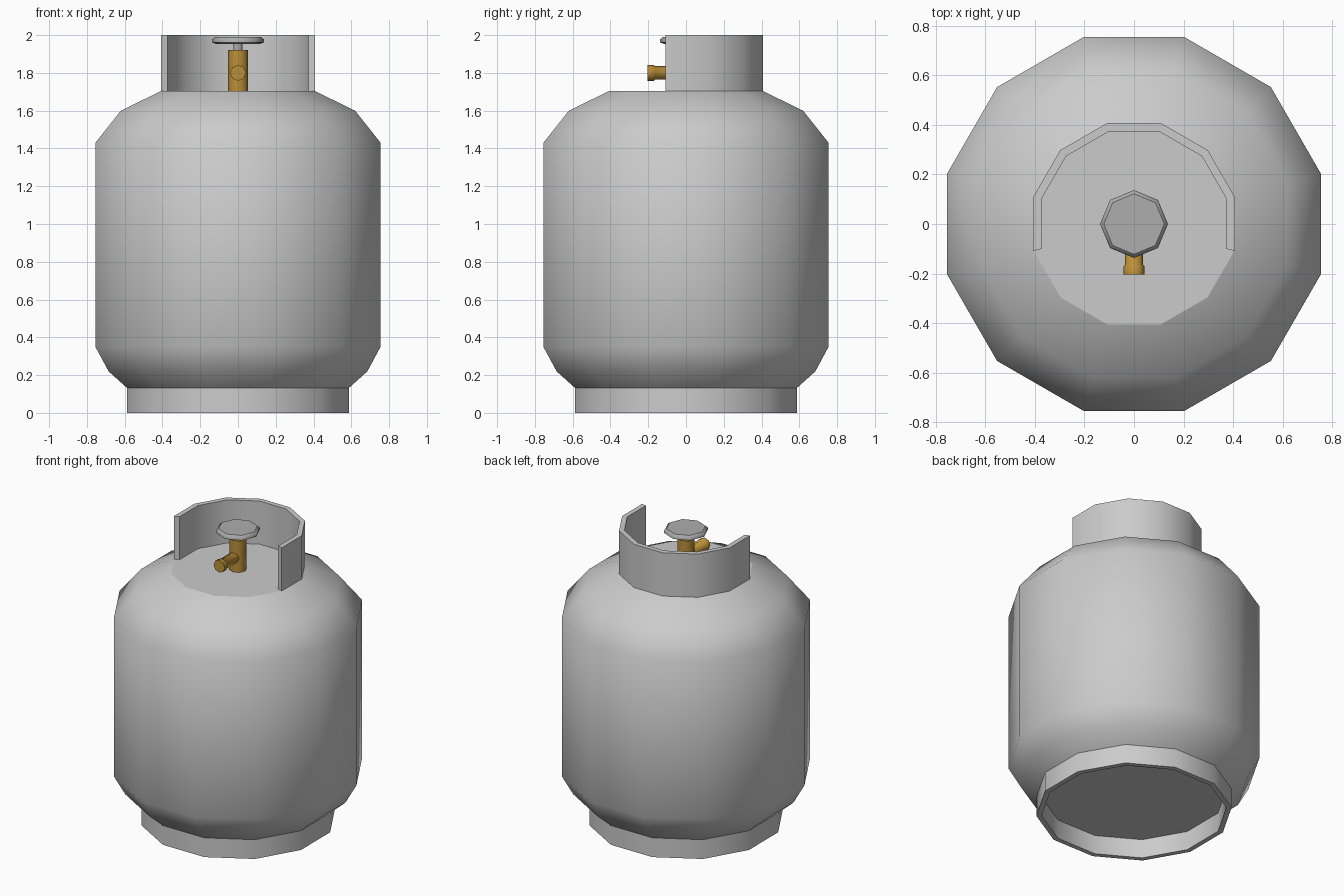
import bpy, bmesh
from math import sin, cos, pi, radians

if "Cube" in bpy.data.objects:
    bpy.data.objects.remove(bpy.data.objects["Cube"])

def material(name, color):
    m = bpy.data.materials.new(name)
    m.diffuse_color = (*color, 1)
    m.use_nodes = True
    m.node_tree.nodes["Principled BSDF"].inputs["Base Color"].default_value = m.diffuse_color
    return m

brass = material("brass", (0.50, 0.28, 0.04))
dark = material("dark_grey", (0.42, 0.42, 0.42))

def lathe(name, profile, sides, phase=0.0, ring=False, span=None, mat=None,
          loc=(0, 0, 0), rot=(0, 0, 0)):
    """Spin an (r, z) profile. ring: closed cross-section; span: partial sweep in segments."""
    bm = bmesh.new()
    full = span is None
    n = sides if full else span + 1
    cols = []
    for k in range(n):
        a = phase + 2 * pi * k / sides
        cols.append([bm.verts.new((r * cos(a), r * sin(a), z)) for r, z in profile])
    m = len(profile)
    caps = []
    for k in range(n if full else n - 1):
        a, b = cols[k], cols[(k + 1) % n]
        for i in range(m if ring else m - 1):
            j = (i + 1) % m
            bm.faces.new((a[i], b[i], b[j], a[j]))
    if not ring:
        caps = [bm.faces.new([c[i] for c in cols]) for i in (0, m - 1)]
    elif not full:
        caps = [bm.faces.new(cols[0]), bm.faces.new(cols[-1])]
    bmesh.ops.recalc_face_normals(bm, faces=bm.faces[:])
    bm.faces.index_update()
    cap_ids = [f.index for f in caps]
    me = bpy.data.meshes.new(name)
    bm.to_mesh(me)
    bm.free()
    ob = bpy.data.objects.new(name, me)
    bpy.context.collection.objects.link(ob)
    ob.location, ob.rotation_euler = loc, rot
    if mat:
        me.materials.append(mat)
    bpy.ops.object.select_all(action='DESELECT')
    ob.select_set(True)
    bpy.context.view_layer.objects.active = ob
    bpy.ops.object.shade_smooth_by_angle(angle=radians(50))
    for i in cap_ids:                      # end caps stay flat
        me.polygons[i].use_smooth = False
    return ob

P = radians(15)      # 12-sided parts have a flat side facing front
K = 1 / cos(P)       # half-width to corner radius

# Tank shell
shell = [(0.585, 0.13), (0.685, 0.22), (0.755, 0.35),
         (0.755, 1.43), (0.62, 1.60), (0.405, 1.705)]
lathe("tank_body", [(r * K, z) for r, z in shell], 12, P)

# Foot ring under the tank
foot = [(0.587, 0), (0.587, 0.132), (0.555, 0.132), (0.555, 0)]
lathe("foot_ring", [(r * K, z) for r, z in foot], 12, P, ring=True)

# Guard collar, open at the front
collar = [(0.407, 1.70), (0.407, 2.0), (0.374, 2.0), (0.374, 1.70)]
lathe("guard_collar", [(r * K, z) for r, z in collar], 12, -P, ring=True, span=7)

# Valve: upright body, outlet nozzle, stem and hand wheel
lathe("valve_body", [(0.054, 1.70), (0.054, 1.92)], 8, mat=brass)
lathe("valve_outlet", [(0.036, 0.0), (0.036, 0.165), (0.042, 0.17), (0.042, 0.203)], 8,
      mat=brass, loc=(0, 0, 1.80), rot=(pi / 2, 0, 0))
lathe("valve_stem", [(0.024, 1.91), (0.024, 1.96)], 8, mat=dark)
lathe("hand_wheel", [(0.115, 1.953), (0.137, 1.962), (0.137, 1.978), (0.122, 1.99)], 8, mat=dark)
